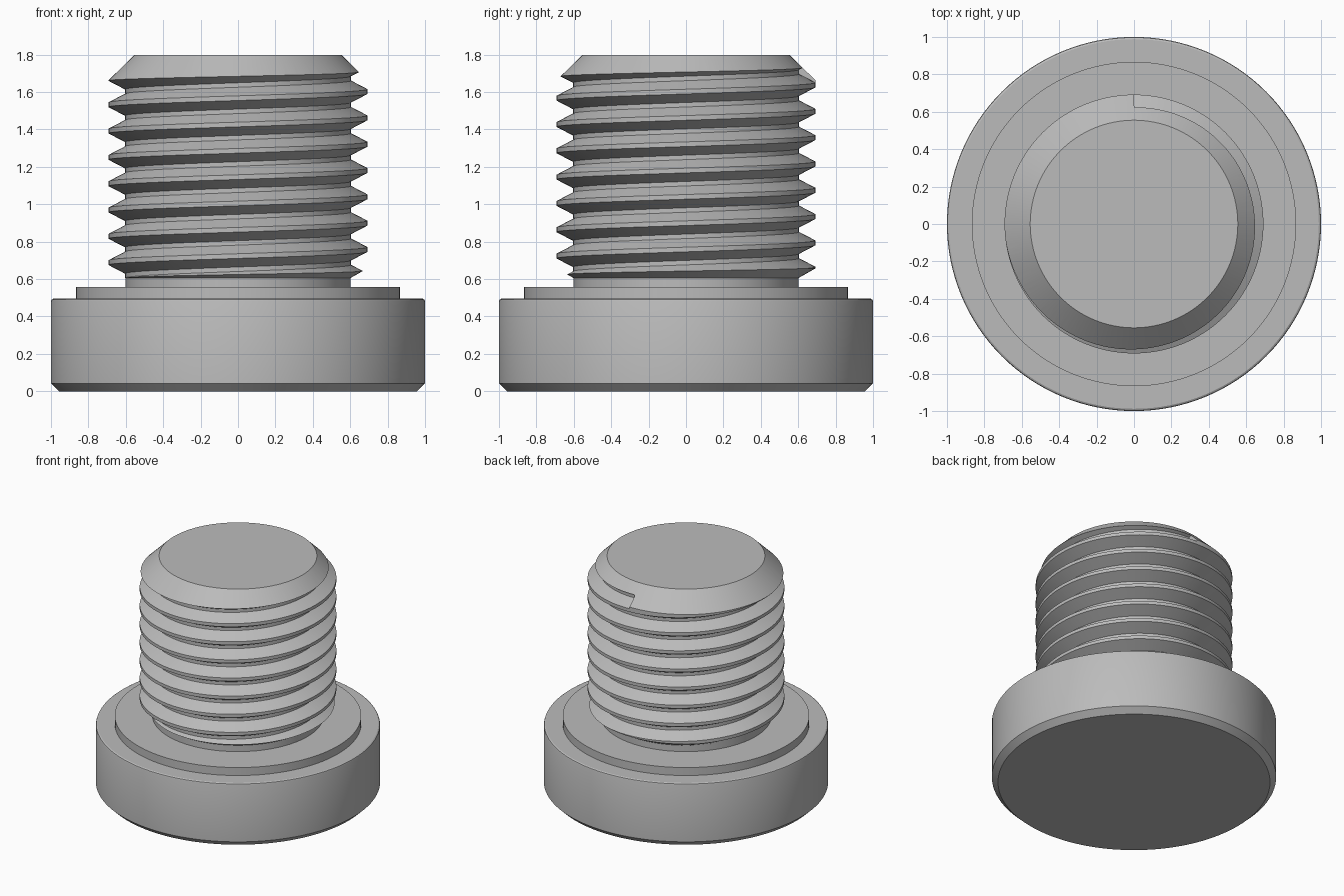
import bpy, bmesh, math

SEGMENTS = 128
PITCH = 0.1407
MAJOR, MINOR, NECK = 0.692, 0.604, 0.602

cube = bpy.data.objects.get("Cube")
if cube:
    bpy.data.objects.remove(cube)

steel = bpy.data.materials.new("plain grey steel")
steel.use_nodes = True
grey = (0.5, 0.5, 0.5, 1)
steel.diffuse_color = grey
steel.node_tree.nodes["Principled BSDF"].inputs["Base Color"].default_value = grey


def add_object(name, bm):
    bmesh.ops.recalc_face_normals(bm, faces=bm.faces)
    mesh = bpy.data.meshes.new(name)
    bm.to_mesh(mesh)
    bm.free()
    mesh.materials.append(steel)
    obj = bpy.data.objects.new(name, mesh)
    bpy.context.collection.objects.link(obj)
    return obj


def bridge(bm, rings, closed):
    """Join matching rings of vertices with quads."""
    n = len(rings[0])
    pairs = list(zip(rings, rings[1:]))
    if closed:
        pairs.append((rings[-1], rings[0]))
    for a, b in pairs:
        for i in range(n):
            j = (i + 1) % n
            bm.faces.new((a[i], a[j], b[j], b[i]))
    if not closed:
        bm.faces.new(rings[0])
        bm.faces.new(rings[-1])


def lathe(name, profile):
    """Turn (radius, height) points about z and cap both ends."""
    bm = bmesh.new()
    angles = [math.tau * i / SEGMENTS for i in range(SEGMENTS)]
    rings = [[bm.verts.new((r * math.cos(a), r * math.sin(a), z)) for a in angles]
             for r, z in profile]
    bridge(bm, rings, False)
    return add_object(name, bm)


def helix_cutter(name, top_z, top_angle, turns):
    """Sweep the trapezoid groove section down a right-handed helix."""
    bm = bmesh.new()
    slope = math.tan(math.radians(27.5))
    root = 0.012
    outer = 0.704
    mouth = root + (outer - MINOR) * slope
    section = [(MINOR, -root), (outer, -mouth), (outer, mouth), (MINOR, root)]
    rings = []
    for i in range(turns * SEGMENTS + 1):
        t = i / SEGMENTS
        a = top_angle - math.tau * t
        rings.append([bm.verts.new((r * math.cos(a), r * math.sin(a), top_z - PITCH * t + dz))
                      for r, dz in section])
    bridge(bm, rings, False)
    return add_object(name, bm)


def smooth(obj):
    bpy.ops.object.select_all(action="DESELECT")
    obj.select_set(True)
    bpy.context.view_layer.objects.active = obj
    bpy.ops.object.shade_smooth_by_angle(angle=math.radians(25))


# Round head with a chamfered underside, a softened rim and a raised collar
head = lathe("head", [(0.957, 0), (1, 0.042), (1, 0.482), (0.997, 0.490), (0.988, 0.495),
                      (0.867, 0.495), (0.867, 0.557)])

# Shank blank: undercut neck, lead-in cone, thread body and end chamfer
shank = lathe("threaded_shank", [(NECK, 0.52), (NECK, 0.606), (MAJOR, 0.657),
                                 (MAJOR, 1.663), (0.555, 1.797)])

# Cut the thread groove, which stops abruptly at the back of the end chamfer
cutter = helix_cutter("thread_cutter", 1.708, math.pi / 2, 9)
cut = shank.modifiers.new("thread", "BOOLEAN")
cut.operation = "DIFFERENCE"
cut.solver = "EXACT"
cut.object = cutter
bpy.context.view_layer.objects.active = shank
shank.select_set(True)
bpy.ops.object.modifier_apply(modifier=cut.name)
bpy.data.objects.remove(cutter)

for part in (head, shank):
    smooth(part)
